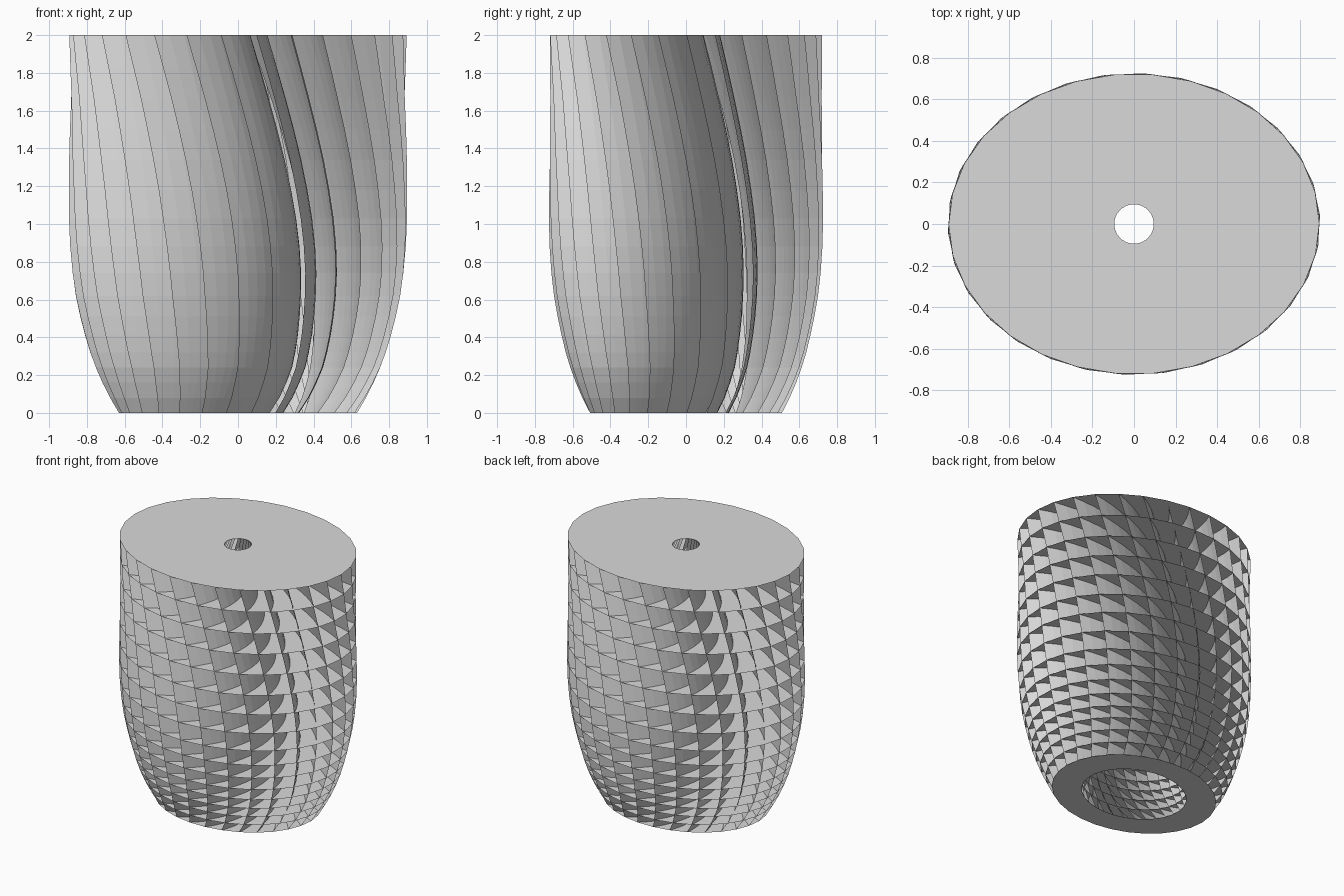
import bpy
import bmesh
from math import cos, sin, acos, pi
from mathutils import Vector, Matrix

cube = bpy.data.objects.get("Cube")
if cube:
    bpy.data.objects.remove(cube, do_unlink=True)

SIDES = 30      # blades around the body
SEGMENTS = 8    # steps along each curved blade
RATIO = 0.81    # depth over width of the oval
BEND = 1.2      # blade arc radius, relative to the rim
LEAN = 0.755    # blade angle away from the radius at the rim

# Shelf heights, with cells growing taller upwards
HEIGHTS = [0, .08, .16, .24, .32, .41, .51, .62, .74, .88,
           1.03, 1.18, 1.34, 1.5, 1.66, 1.83, 2]

# (height, value) profiles
OUTER = [(0, .63), (.1, .69), (.2, .74), (.3, .78), (.45, .825), (.6, .86),
         (.8, .888), (1, .897), (1.3, .895), (1.7, .886), (2, .893)]
TWIST = [(0, -.1), (.1, -.04), (.25, 0), (.45, .01), (.6, .005), (.8, -.005),
         (1.1, -.05), (1.4, -.12), (1.7, -.21), (2, -.31)]
INNER = [(0, .40), (.4, .42), (.8, .40), (1.1, .36), (1.4, .29), (1.7, .2), (2, .095)]


def lookup(profile, z):
    """Linear interpolation along a profile."""
    for (z0, a), (z1, b) in zip(profile, profile[1:]):
        if z <= z1:
            return a + (b - a) * (z - z0) / (z1 - z0)
    return profile[-1][1]


def blade_arc(z):
    """Plan of one blade on a unit rim, curving inward from (0, -1) to the core."""
    lean = LEAN + lookup(TWIST, z)
    start = Vector((0, -1))
    centre = start + BEND * Vector((-cos(lean), sin(lean)))
    dist = centre.length

    def angle_at(radius):
        return acos(min(1, (BEND ** 2 + dist ** 2 - radius ** 2) / (2 * BEND * dist)))

    turn = angle_at(1) - angle_at(lookup(INNER, z) / lookup(OUTER, z))
    return [centre + Matrix.Rotation(turn * s / SEGMENTS, 2) @ (start - centre)
            for s in range(SEGMENTS + 1)]


def layer(bm, z):
    """Vertices of every blade at one height, as rows from rim to core."""
    radius, twist, arc = lookup(OUTER, z), lookup(TWIST, z), blade_arc(z)
    rows = []
    for k in range(SIDES):
        spin = Matrix.Rotation(2 * pi * k / SIDES + twist, 2)
        row = []
        for s, p in enumerate(arc):
            q = radius * (spin @ p)
            # the core rounds off from oval to circle towards the top
            ratio = RATIO + (1 - RATIO) * (s / SEGMENTS) ** 2 * (z / 2) ** 2
            row.append(bm.verts.new((q.x, q.y * ratio, z)))
        rows.append(row)
    return rows


def skin(bm, row, other):
    """Quads between two rows of vertices."""
    for s in range(SEGMENTS):
        bm.faces.new([row[s], other[s], other[s + 1], row[s + 1]])


def finish(name, bm, material):
    mesh = bpy.data.meshes.new(name)
    bm.to_mesh(mesh)
    bm.free()
    mesh.materials.append(material)
    obj = bpy.data.objects.new(name, mesh)
    bpy.context.collection.objects.link(obj)


grey = bpy.data.materials.new("light_grey")
grey.use_nodes = True
colour = (0.7, 0.7, 0.7, 1)
grey.diffuse_color = colour
grey.node_tree.nodes["Principled BSDF"].inputs["Base Color"].default_value = colour

# Thin oval shelves with a hole in the middle
bm = bmesh.new()
for z in HEIGHTS:
    rows = layer(bm, z)
    for k in range(SIDES):
        pair = [rows[k], rows[(k + 1) % SIDES]]
        skin(bm, *(pair if z > 0 else pair[::-1]))
finish("shelves", bm, grey)

# Twisting curved blades running from the rim to the core
bm = bmesh.new()
stack = [layer(bm, z) for z in HEIGHTS]
for lower, upper in zip(stack, stack[1:]):
    for row, other in zip(lower, upper):
        skin(bm, row, other)
finish("blades", bm, grey)
